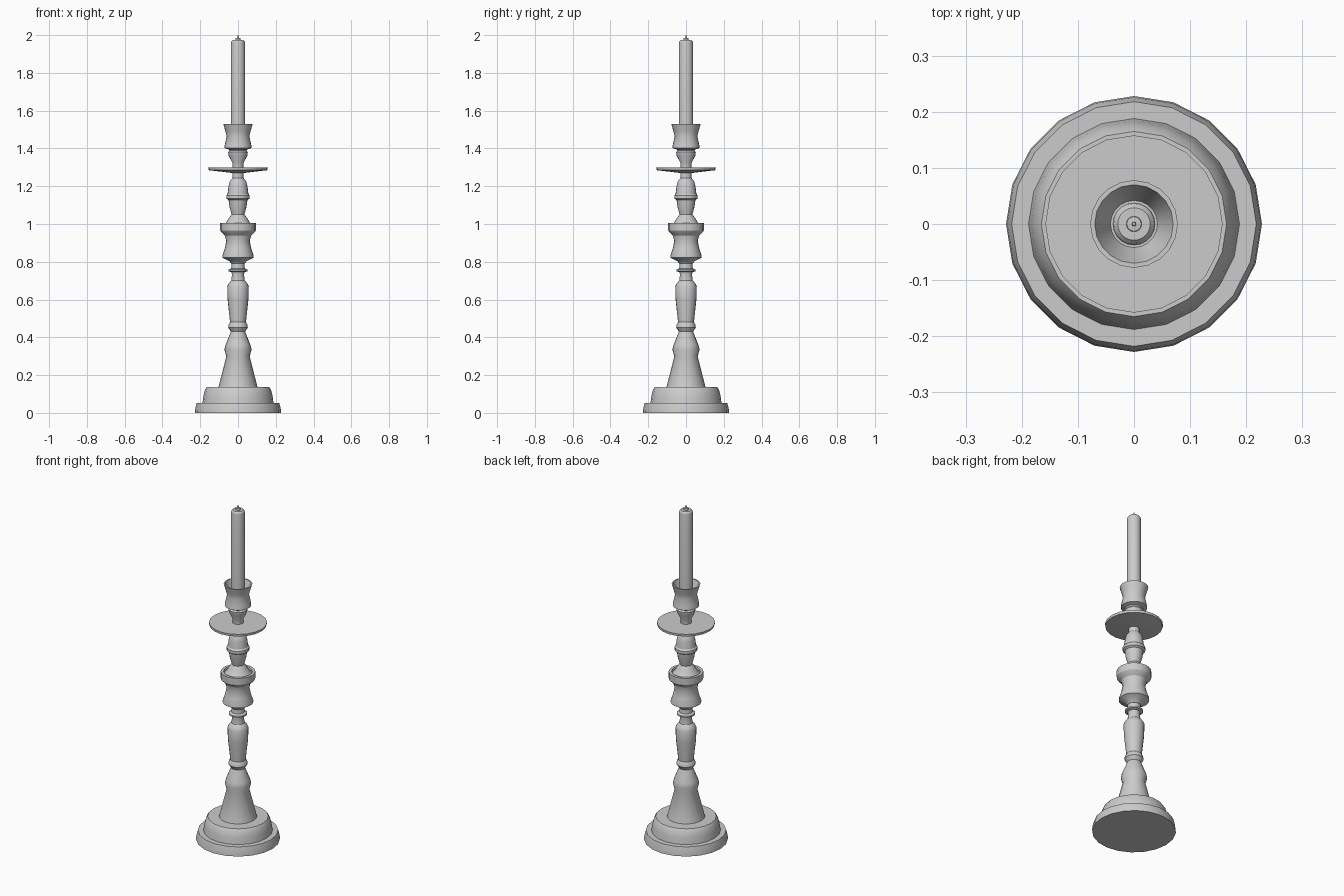
import bpy
import math

SIDES = 20


def lathe(name, profile, sides=SIDES):
    """Spin (radius, z) points about the z axis, capping both ends."""
    verts, faces = [], []
    for r, z in profile:
        for i in range(sides):
            a = 2 * math.pi * i / sides
            verts.append((r * math.cos(a), r * math.sin(a), z))
    for k in range(len(profile) - 1):
        for i in range(sides):
            j = (i + 1) % sides
            faces.append((k * sides + i, k * sides + j,
                          (k + 1) * sides + j, (k + 1) * sides + i))
    faces.append(tuple(reversed(range(sides))))
    top = (len(profile) - 1) * sides
    faces.append(tuple(range(top, top + sides)))
    mesh = bpy.data.meshes.new(name)
    mesh.from_pydata(verts, [], faces)
    obj = bpy.data.objects.new(name, mesh)
    bpy.context.collection.objects.link(obj)
    bpy.ops.object.select_all(action='DESELECT')
    obj.select_set(True)
    bpy.context.view_layer.objects.active = obj
    bpy.ops.object.shade_smooth_by_angle(angle=math.radians(30))
    return obj


# Stepped foot
lathe("base", [(.228, 0), (.226, .025), (.218, .053), (.188, .053),
               (.183, .09), (.175, .122), (.165, .137), (.10, .137)])

# Tapered lower stem with two rings
lathe("lower_stem", [(.103, .137), (.062, .30), (.072, .335), (.066, .36),
                     (.038, .43), (.052, .452), (.05, .467), (.042, .48)])

# Vase-shaped section and thin collar disc
lathe("vase_stem", [(.042, .48), (.055, .60), (.057, .67), (.05, .685),
                    (.036, .70), (.032, .73), (.034, .745), (.05, .75),
                    (.05, .758), (.036, .765), (.034, .80)])

# Waisted knop with a rim and shallow groove on top
lathe("knop", [(.036, .79), (.045, .803), (.083, .822), (.083, .832),
               (.07, .87), (.062, .91), (.07, .94), (.091, .96),
               (.094, .965), (.094, 1.005), (.078, 1.005), (.075, .995),
               (.064, 1.005), (.05, 1.03), (.034, 1.05)])

# Upper bulb and neck
lathe("upper_stem", [(.034, 1.05), (.045, 1.09), (.05, 1.127), (.062, 1.135),
                     (.062, 1.152), (.055, 1.16), (.05, 1.20), (.044, 1.225),
                     (.03, 1.243), (.029, 1.275)])

# Drip plate
lathe("drip_plate", [(.03, 1.27), (.156, 1.285), (.158, 1.299), (.03, 1.299)])

# Candle socket: neck, collar and hollow flared cup
lathe("socket", [(.03, 1.295), (.03, 1.325), (.049, 1.36), (.052, 1.38),
                 (.046, 1.388), (.05, 1.395), (.072, 1.402), (.07, 1.42),
                 (.06, 1.465), (.066, 1.49), (.078, 1.53), (.07, 1.53),
                 (.055, 1.49), (.042, 1.46)])

# Candle and wick
lathe("candle", [(.038, 1.45), (.038, 1.955), (.036, 1.966), (.029, 1.974)])
lathe("wick", [(.014, 1.972), (.013, 1.985), (.004, 1.986), (.003, 2.0)])
